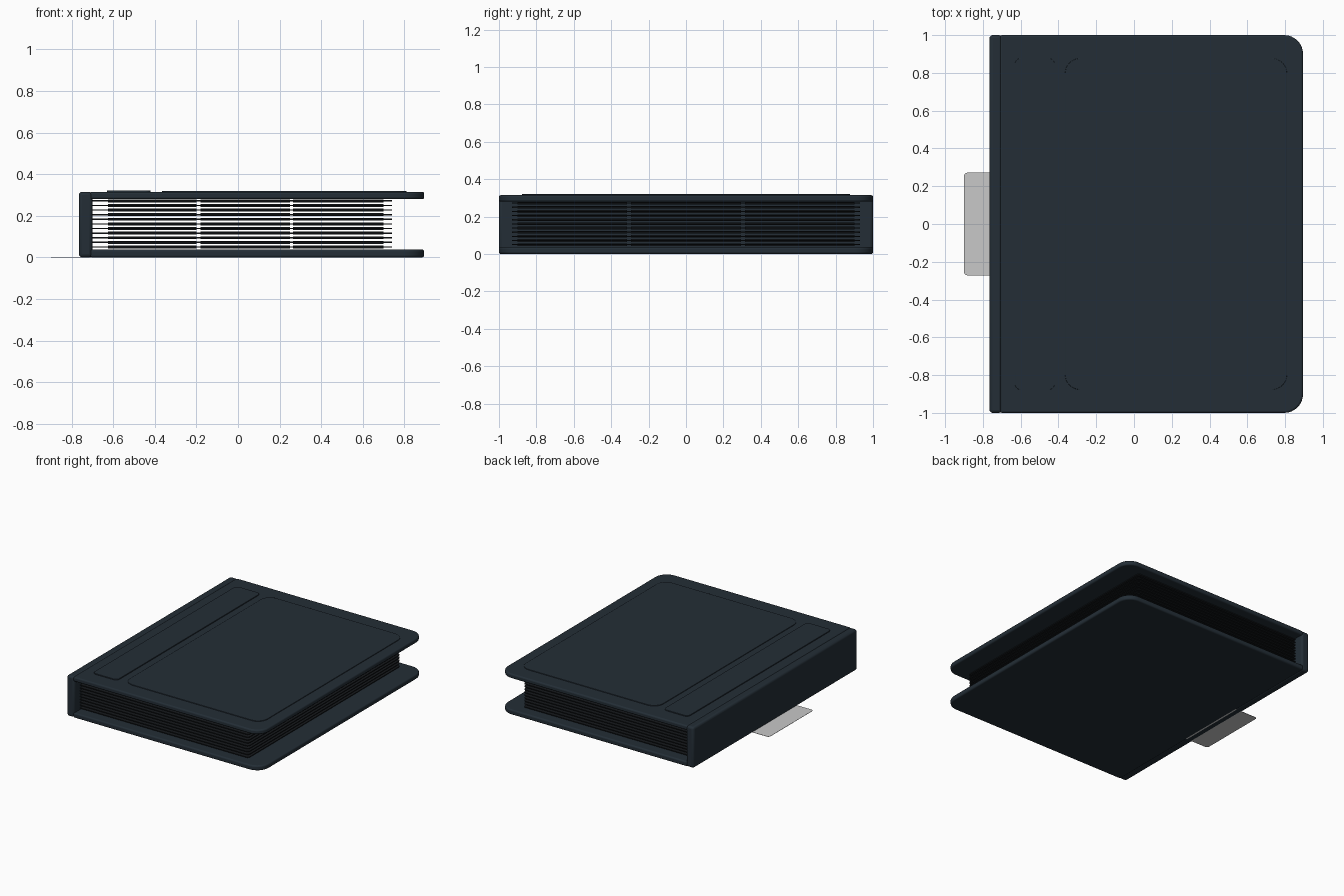
import bpy, bmesh
from math import pi, cos, sin

cube = bpy.data.objects.get("Cube")
if cube:
    bpy.data.objects.remove(cube, do_unlink=True)


def material(name, rgb):
    mat = bpy.data.materials.new(name)
    mat.use_nodes = True
    mat.diffuse_color = (*rgb, 1)
    mat.node_tree.nodes["Principled BSDF"].inputs["Base Color"].default_value = (*rgb, 1)
    return mat


NAVY = material("dark slate blue", (0.017, 0.027, 0.037))
BLACK = material("sleeve black", (0.008, 0.010, 0.012))
GREY = material("label grey", (0.58, 0.58, 0.58))


def add_outline(bm, x0, x1, y0, y1, z0, z1, r_left, r_right, steps=8):
    """Extrude a rectangle with rounded left and right corners."""
    corners = [(x1, y1, r_right, 0), (x0, y1, r_left, 1),
               (x0, y0, r_left, 2), (x1, y0, r_right, 3)]
    points = []
    for x, y, r, quarter in corners:
        sx, sy = (1 if x == x1 else -1), (1 if y == y1 else -1)
        if r == 0:
            points.append((x, y))
            continue
        for i in range(steps + 1):
            a = (quarter + i / steps) * pi / 2
            points.append((x - sx * r + r * cos(a), y - sy * r + r * sin(a)))
    face = bm.faces.new([bm.verts.new((x, y, z0)) for x, y in points])
    top = bmesh.ops.extrude_face_region(bm, geom=[face])["geom"]
    bmesh.ops.translate(bm, vec=(0, 0, z1 - z0),
                        verts=[v for v in top if isinstance(v, bmesh.types.BMVert)])


def finish(name, bm, mat, bevel=0):
    bmesh.ops.recalc_face_normals(bm, faces=bm.faces)
    mesh = bpy.data.meshes.new(name)
    bm.to_mesh(mesh)
    bm.free()
    mesh.materials.append(mat)
    obj = bpy.data.objects.new(name, mesh)
    bpy.context.collection.objects.link(obj)
    bpy.ops.object.select_all(action="DESELECT")
    obj.select_set(True)
    bpy.context.view_layer.objects.active = obj
    if bevel:
        mod = obj.modifiers.new("soft edges", "BEVEL")
        mod.width, mod.segments = bevel, 3
        mod.limit_method, mod.angle_limit = "ANGLE", pi / 4
    bpy.ops.object.shade_smooth_by_angle(angle=pi / 5)
    return obj


def plate(name, mat, x, y, z, r_left=0, r_right=0, bevel=0):
    bm = bmesh.new()
    add_outline(bm, *x, -y, y, *z, r_left, r_right)
    return finish(name, bm, mat, bevel)


# Covers and spine
plate("bottom_cover", NAVY, (-0.71, 0.895), 1, (0, 0.038), 0, 0.1, 0.01)
plate("top_cover", NAVY, (-0.71, 0.895), 1, (0.28, 0.315), 0, 0.1, 0.01)
plate("spine", NAVY, (-0.765, -0.7), 1, (0, 0.315), 0, 0, 0.016)

# Raised panels on the top cover
plate("narrow_panel", NAVY, (-0.63, -0.42), 0.877, (0.31, 0.322), 0.03, 0.03, 0.002)
plate("wide_panel", NAVY, (-0.365, 0.81), 0.877, (0.31, 0.32), 0.08, 0.08, 0.002)

# Sleeve pages, each with a three by three grid of pockets on both sides
pages, pockets = bmesh.new(), bmesh.new()
columns = [(-0.625, -0.2), (-0.18, 0.25), (0.265, 0.7)]
rows = [(-0.9, -0.315), (-0.295, 0.295), (0.315, 0.9)]
for i in range(11):
    z = 0.05 + i * 0.0222
    add_outline(pages, -0.705, 0.74, -0.93, 0.93, z - 0.003, z + 0.003, 0, 0.02, 3)
    for x0, x1 in columns:
        for y0, y1 in rows:
            add_outline(pockets, x0, x1, y0, y1, z - 0.007, z + 0.007, 0, 0)
finish("sleeve_pages", pages, BLACK)
finish("page_pockets", pockets, BLACK)

# Label tab sticking out under the spine
plate("label_tab", GREY, (-0.9, -0.5), 0.272, (0.0005, 0.0025), 0.02, 0.02)
